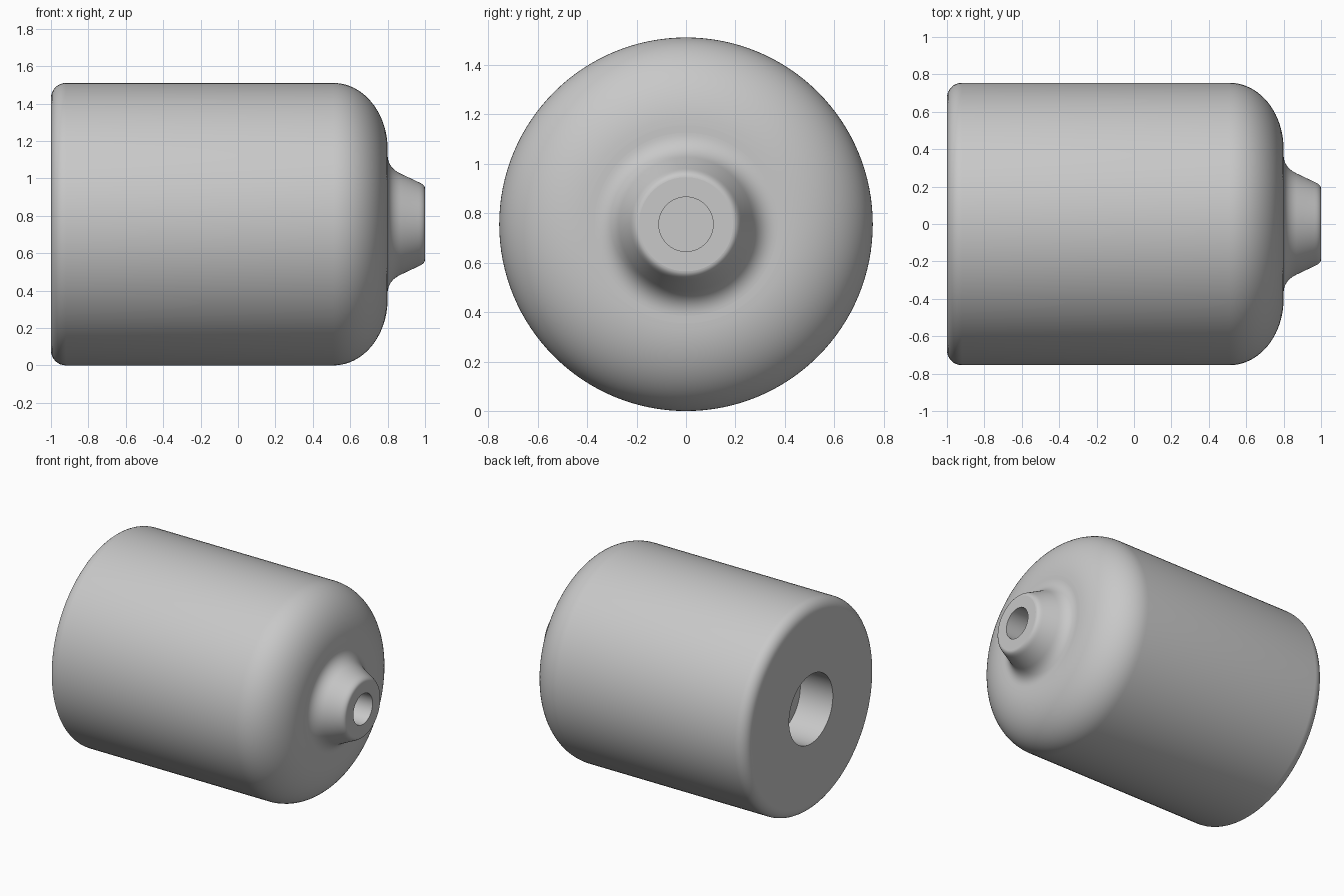
import bpy, bmesh
from math import sin, cos, pi
from mathutils import Vector

cube = bpy.data.objects.get("Cube")
if cube:
    bpy.data.objects.remove(cube, do_unlink=True)

RADIUS = 0.755
SEGMENTS = 128

# Satin grey finish
grey = bpy.data.materials.new("satin grey")
grey.use_nodes = True
colour = (0.58, 0.58, 0.58, 1)
grey.diffuse_color = colour
grey.node_tree.nodes["Principled BSDF"].inputs["Base Color"].default_value = colour


def quarter(cx, cr, ax, ar, steps):
    """Elliptical quarter arc from the axial extreme to the radial extreme."""
    angles = [pi / 2 * i / steps for i in range(steps + 1)]
    return [(cx + ax * cos(a), cr + ar * sin(a)) for a in angles]


def bend(p0, p1, p2, steps):
    """Quadratic blend from p0 to p2, tangent towards p1."""
    a, b, c = (Vector(p) for p in (p0, p1, p2))
    ts = [i / steps for i in range(steps + 1)]
    return [tuple(a * (1 - t) ** 2 + b * 2 * t * (1 - t) + c * t * t) for t in ts]


# Half section as (axis position, radius), from the nozzle bore to the rear bore
profile = [(0.75, 0), (0.75, 0.11), (1, 0.11)]
profile += bend((1, 0.19), (1, 0.21), (0.965, 0.225), 6)        # nozzle lip
profile += bend((0.87, 0.27), (0.80, 0.303), (0.80, 0.37), 12)  # nozzle root
profile += quarter(0.51, 0.40, 0.29, RADIUS - 0.40, 20)         # shoulder
profile += reversed(quarter(-0.92, RADIUS - 0.08, -0.08, 0.08, 8))  # rear edge
profile += [(-1, 0.25), (-0.74, 0.25), (-0.74, 0)]              # rear bore

# Revolve the section around the x axis
bm = bmesh.new()
verts = [bm.verts.new((x, 0, r)) for x, r in profile]
edges = [bm.edges.new(pair) for pair in zip(verts, verts[1:])]
bmesh.ops.spin(bm, geom=verts + edges, cent=(0, 0, 0), axis=(1, 0, 0),
               angle=2 * pi, steps=SEGMENTS)
bmesh.ops.remove_doubles(bm, verts=bm.verts, dist=0.0005)
bmesh.ops.recalc_face_normals(bm, faces=bm.faces)
bmesh.ops.translate(bm, verts=bm.verts, vec=(0, 0, RADIUS))

mesh = bpy.data.meshes.new("bored_body")
bm.to_mesh(mesh)
bm.free()
mesh.materials.append(grey)
body = bpy.data.objects.new("bored_body", mesh)
bpy.context.collection.objects.link(body)

# Smooth walls, with crisp flat ends
bpy.ops.object.select_all(action='DESELECT')
body.select_set(True)
bpy.context.view_layer.objects.active = body
bpy.ops.object.shade_smooth_by_angle(angle=pi / 6)
for face in mesh.polygons:
    if abs(face.normal.x) > 0.9999:
        face.use_smooth = False
